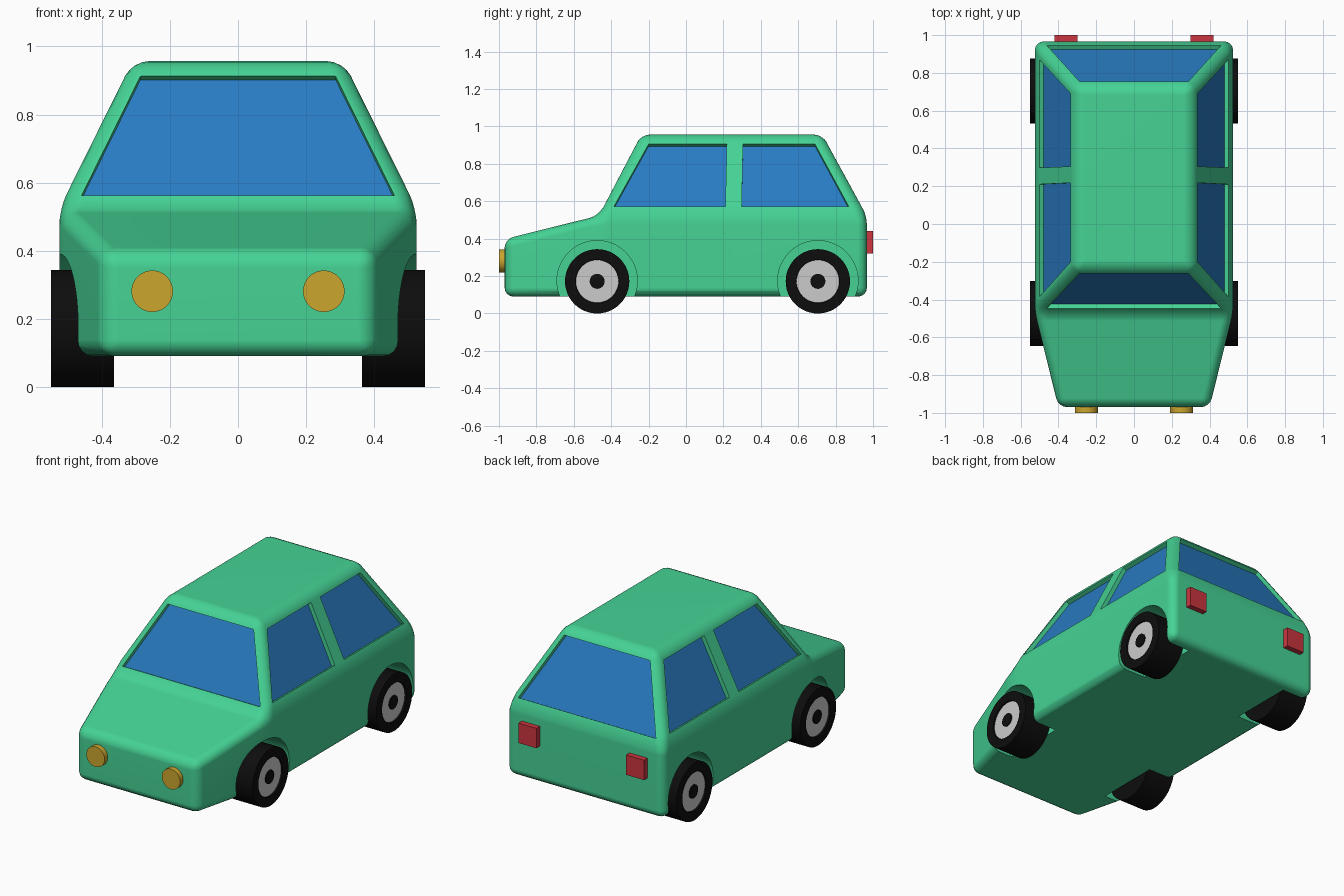
import bpy, bmesh, math
from mathutils import Vector

if "Cube" in bpy.data.objects:
    bpy.data.objects.remove(bpy.data.objects["Cube"])


def material(name, rgb):
    m = bpy.data.materials.new(name)
    m.diffuse_color = (*rgb, 1)
    m.use_nodes = True
    m.node_tree.nodes["Principled BSDF"].inputs["Base Color"].default_value = m.diffuse_color
    return m


GREEN = material("green_paint", (0.06, 0.65, 0.30))
BLUE = material("blue_glass", (0.022, 0.20, 0.54))
BLACK = material("black_rubber", (0.004, 0.004, 0.004))
AMBER = material("amber_lamp", (0.60, 0.38, 0.028))
RED = material("red_lamp", (0.60, 0.035, 0.05))


def make(name, bm, mat=None):
    bmesh.ops.recalc_face_normals(bm, faces=bm.faces[:])
    me = bpy.data.meshes.new(name)
    bm.to_mesh(me)
    bm.free()
    ob = bpy.data.objects.new(name, me)
    bpy.context.collection.objects.link(ob)
    if mat:
        me.materials.append(mat)
    return ob


def smooth(ob):
    bpy.ops.object.select_all(action='DESELECT')
    ob.select_set(True)
    bpy.context.view_layer.objects.active = ob
    bpy.ops.object.shade_smooth_by_angle(angle=math.radians(32))


def prism(name, pts, normal, d0, d1, mat=None):
    """Polygon thickened along its normal from d0 to d1."""
    bm = bmesh.new()
    a, b = [[bm.verts.new(Vector(p) + normal * d) for p in pts] for d in (d0, d1)]
    bm.faces.new(a)
    bm.faces.new(b)
    for i in range(len(pts)):
        j = (i + 1) % len(pts)
        bm.faces.new((a[i], a[j], b[j], b[i]))
    return make(name, bm, mat)


def lathe(name, profile, axis, centre, mat=None, steps=48):
    """Spin (along, radius) points round a horizontal axis."""
    axis, centre = Vector(axis), Vector(centre)
    side = axis.cross(Vector((0, 0, 1)))
    bm = bmesh.new()
    vs = [bm.verts.new(centre + axis * h + side * r) for h, r in profile]
    es = [bm.edges.new(e) for e in zip(vs, vs[1:])]
    bmesh.ops.spin(bm, geom=vs + es, cent=centre, axis=axis,
                   angle=math.tau, steps=steps, use_duplicate=False)
    bmesh.ops.remove_doubles(bm, verts=bm.verts[:], dist=1e-5)
    ob = make(name, bm, mat)
    smooth(ob)
    return ob


# Body shell: straight-edged cage, rounded by a bevel
BELT, ROOF = 0.523, 0.957
HIP, TOP = 0.525, 0.31
FB, FR, RB, RR = -0.467, -0.24, 0.967, 0.73
half = [(0.40, -0.97, 0.09), (HIP, FB, 0.09), (HIP, RB, 0.09),
        (0.40, -0.97, 0.398), (HIP, FB, BELT), (HIP, RB, BELT),
        (TOP, FR, ROOF), (TOP, RR, ROOF)]
bm = bmesh.new()
R = [bm.verts.new(p) for p in half]
L = [bm.verts.new((-x, y, z)) for x, y, z in half]
for s in (R, L):
    for f in ((0, 1, 4, 3), (1, 2, 5, 4), (4, 5, 7, 6)):
        bm.faces.new([s[i] for i in f])
for i, j in ((0, 3), (3, 4), (4, 6), (6, 7), (7, 5), (5, 2)):
    bm.faces.new((R[i], R[j], L[j], L[i]))
bm.faces.new(R[:3] + L[2::-1])
body = make("body", bm, GREEN)
bev = body.modifiers.new("round", 'BEVEL')
bev.width, bev.segments = 0.048, 4
bev.limit_method, bev.angle_limit = 'ANGLE', math.radians(8)

cutters = []


def window(name, pts):
    """Glass set into a recess in the body."""
    p = [Vector(q) for q in pts]
    n = (p[1] - p[0]).cross(p[2] - p[0]).normalized()
    if n.z < 0:
        n = -n
    cutters.append(prism(name + "_cutter", p, n, -0.03, 0.1))
    prism(name, p, n, -0.045, -0.025, BLUE)


def lerp(a, b, z):
    return a + (b - a) * (z - BELT) / (ROOF - BELT)


# Windscreen and rear window
for name, yb, yr in (("windscreen", FB, FR), ("rear_window", RB, RR)):
    lo, hi = 0.562, 0.913
    yl, yh = lerp(yb, yr, lo), lerp(yb, yr, hi)
    window(name, [(-0.46, yl, lo), (0.46, yl, lo), (0.287, yh, hi), (-0.287, yh, hi)])

# Side windows
lo, hi = 0.573, 0.905
for s, side in ((1, "right"), (-1, "left")):
    xl, xh = s * lerp(HIP, TOP, lo), s * lerp(HIP, TOP, hi)
    for name, a, b, c, d in (("front", -0.385, 0.21, 0.218, -0.20),
                             ("rear", 0.298, 0.87, 0.69, 0.305)):
        window(f"{side}_{name}_window",
               [(xl, a, lo), (xl, b, lo), (xh, c, hi), (xh, d, hi)])

# Wheels and their arches
for s, side in ((1, "right"), (-1, "left")):
    for y, end in ((-0.475, "front"), (0.705, "rear")):
        c, ax, n = (0, y, 0.172), (s, 0, 0), f"{side}_{end}"
        cutters.append(lathe(n + "_arch_cutter", [(0.35, 0), (0.35, 0.215), (0.7, 0.215), (0.7, 0)],
                             ax, (0, y, 0.175)))
        lathe(n + "_tyre", [(0.365, 0), (0.365, 0.172), (0.55, 0.172), (0.55, 0.116),
                            (0.535, 0.113), (0.535, 0)], ax, c, BLACK)
        lathe(n + "_hub", [(0.53, 0), (0.53, 0.114), (0.541, 0.114), (0.541, 0)], ax, c)
        lathe(n + "_hub_cap", [(0.53, 0), (0.53, 0.04), (0.547, 0.04), (0.547, 0)], ax, c, BLACK)

# Cut the recesses and arches out of the body
for c in cutters:
    c.hide_render = True
    b = body.modifiers.new("cut", 'BOOLEAN')
    b.operation, b.solver, b.object = 'DIFFERENCE', 'EXACT', c
bpy.ops.object.select_all(action='DESELECT')
body.select_set(True)
bpy.context.view_layer.objects.active = body
bpy.ops.object.convert(target='MESH')
for c in cutters:
    bpy.data.objects.remove(c)
smooth(body)
wn = body.modifiers.new("flat_panels", 'WEIGHTED_NORMAL')
wn.keep_sharp = True

# Headlights and tail lights
for s, side in ((1, "right"), (-1, "left")):
    lathe(side + "_headlight", [(0.94, 0), (0.94, 0.061), (1.0, 0.061), (1.0, 0)],
          (0, -1, 0), (s * 0.252, 0, 0.281), AMBER)
    x0, x1 = s * 0.30, s * 0.42
    prism(side + "_tail_light", [(x0, 0, 0.32), (x1, 0, 0.32), (x1, 0, 0.44), (x0, 0, 0.44)],
          Vector((0, 1, 0)), 0.94, 1.0, RED)
